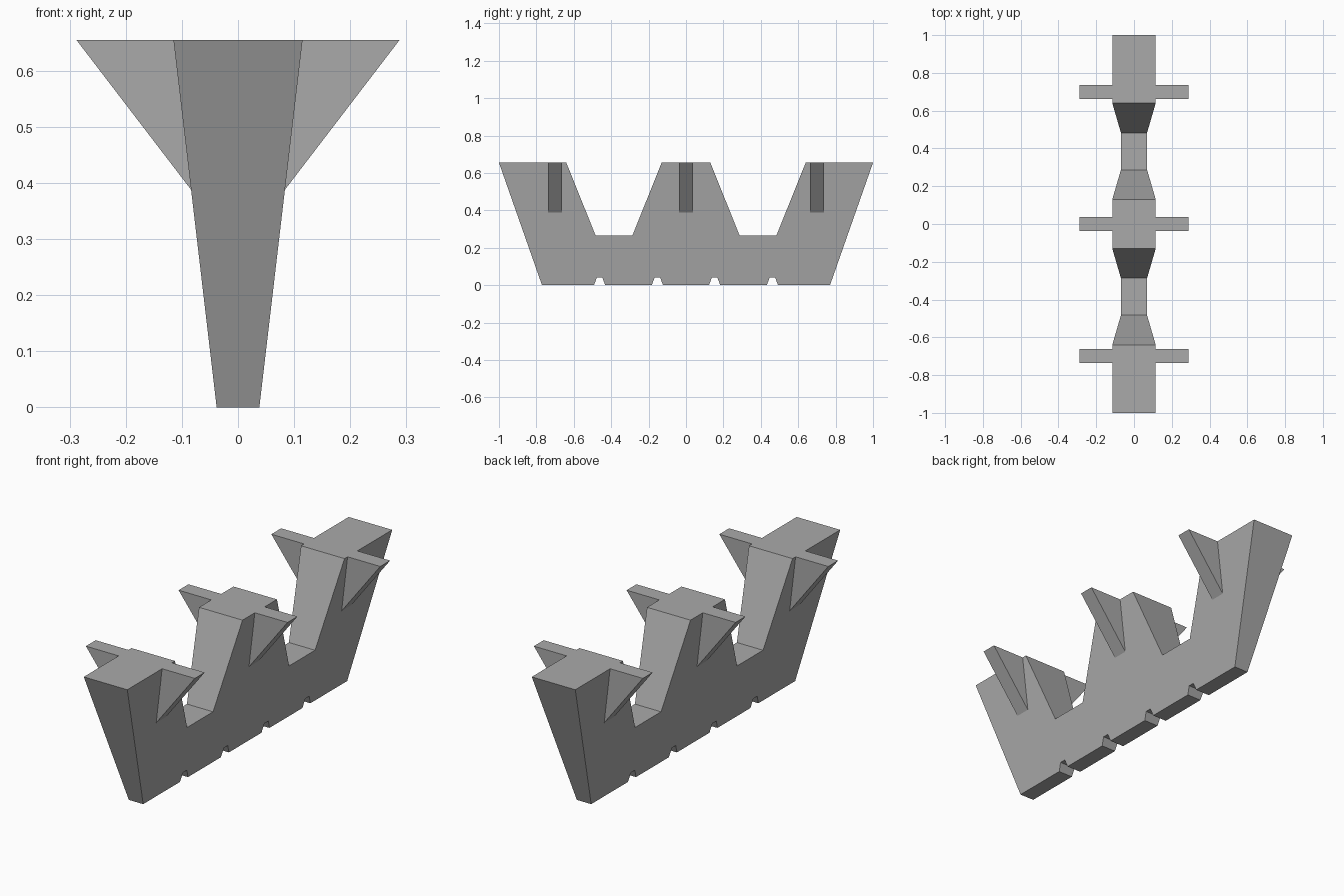
import bpy
import bmesh

cube = bpy.data.objects.get("Cube")
if cube:
    bpy.data.objects.remove(cube, do_unlink=True)

HEIGHT = 0.655
BASE_HALF, TOP_HALF = 0.038, 0.115

grey = bpy.data.materials.new("plain grey")
grey.use_nodes = True
colour = (0.4, 0.4, 0.4, 1)
grey.diffuse_color = colour
grey.node_tree.nodes["Principled BSDF"].inputs["Base Color"].default_value = colour


def wall_x(z):
    """Half width of the tapered body at height z."""
    return BASE_HALF + (TOP_HALF - BASE_HALF) * z / HEIGHT


def bridge(name, loop_a, loop_b):
    """Closed solid between two matching outlines."""
    bm = bmesh.new()
    a = [bm.verts.new(p) for p in loop_a]
    b = [bm.verts.new(p) for p in loop_b]
    bm.faces.new(a)
    bm.faces.new(b[::-1])
    for i in range(len(a)):
        j = (i + 1) % len(a)
        bm.faces.new((a[j], a[i], b[i], b[j]))
    bmesh.ops.recalc_face_normals(bm, faces=bm.faces[:])
    mesh = bpy.data.meshes.new(name)
    bm.to_mesh(mesh)
    bm.free()
    mesh.materials.append(grey)
    obj = bpy.data.objects.new(name, mesh)
    bpy.context.collection.objects.link(obj)
    return obj


# Body side outline: three raised blocks on top, four small notches below
half = [(0.13, HEIGHT), (0.287, 0.265), (0.483, 0.265), (0.64, HEIGHT),
        (1.0, HEIGHT), (0.77, 0)]
for centre in (0.462, 0.153):
    half += [(centre + 0.03, 0), (centre + 0.015, 0.04),
             (centre - 0.015, 0.04), (centre - 0.03, 0)]
outline = half + [(-y, z) for y, z in reversed(half)]
bridge("body",
       [(wall_x(z), y, z) for y, z in outline],
       [(-wall_x(z), y, z) for y, z in outline])

# Triangular side fins, a pair on each raised block
fin = [(wall_x(HEIGHT), HEIGHT), (0.288, HEIGHT), (wall_x(0.388), 0.388)]
for place, centre in (("front", -0.7), ("middle", 0), ("back", 0.7)):
    for side, s in (("left", 1), ("right", -1)):
        bridge(f"{place}_{side}_fin",
               [(s * x, centre - 0.037, z) for x, z in fin],
               [(s * x, centre + 0.037, z) for x, z in fin])
